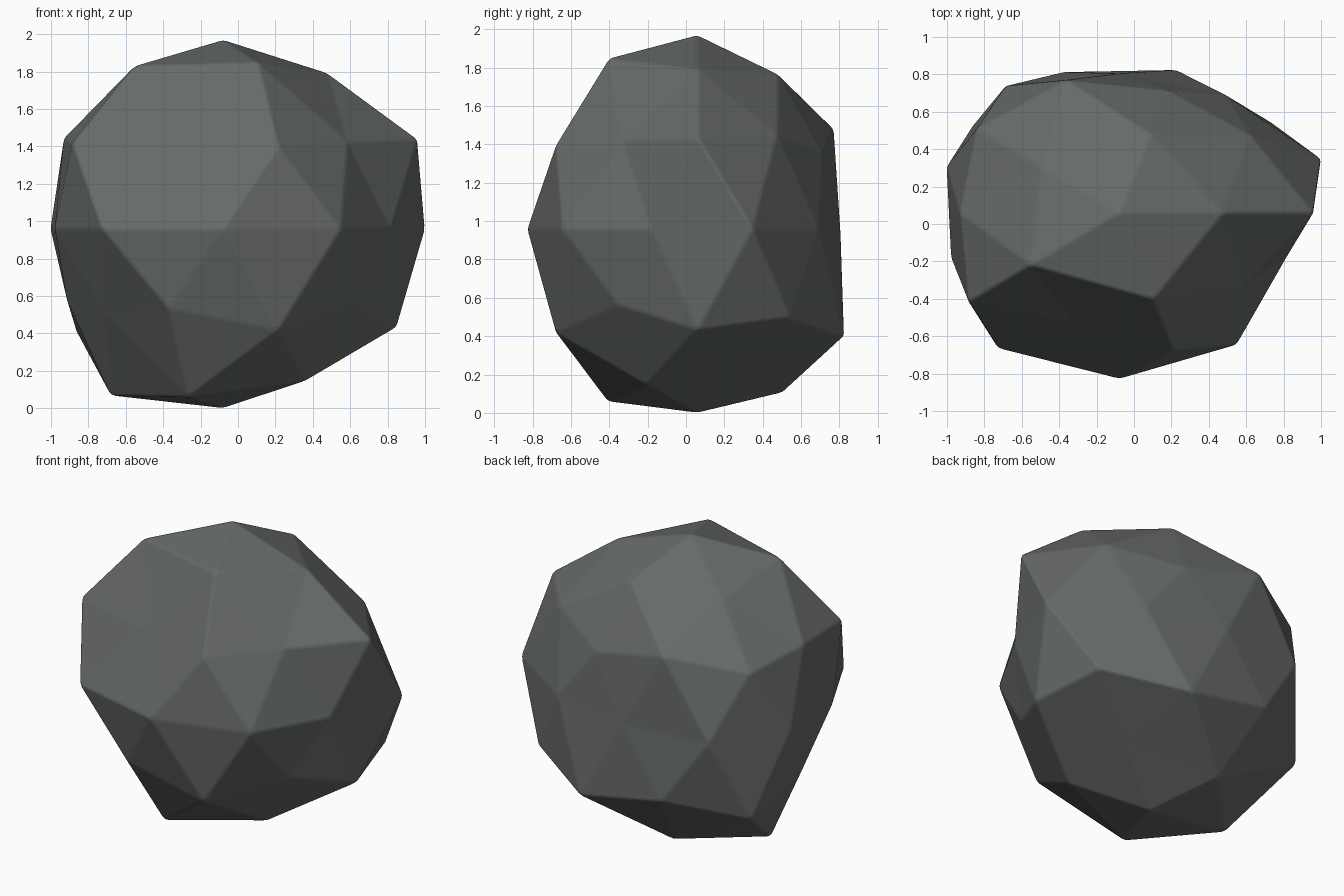
import bpy, bmesh, math
from mathutils import Vector

if "Cube" in bpy.data.objects:
    bpy.data.objects.remove(bpy.data.objects["Cube"])

# Radius of each icosphere vertex, ring by ring from top to bottom;
# inside a ring the angle runs anticlockwise from +x.
RINGS = [
    [1.098],
    [1.063, 1.03, 0.97, 1.112, 1.135],
    [1.02, 1.077, 1.0, 0.893, 0.965],
    [1.163, 0.943, 1.05, 1.112, 1.065],
    [1.137, 0.96, 0.914, 1.03, 0.97, 0.945, 1.1, 1.09, 1.07, 0.943],
    [1.125, 1.085, 0.932, 1.045, 0.965],
    [1.091, 1.158, 1.138, 0.92, 1.12],
    [0.92, 1.09, 1.14, 1.15, 1.04],
    [1.043],
]
LEVELS = [1, 0.8507, 0.5257, 0.4472, 0, -0.4472, -0.5257, -0.8507, -1]
CENTRE = Vector((-0.08, 0.06, 0.96))
SQUASH = Vector((1.0, 0.815, 0.92))


def angle(v):
    return round(math.degrees(math.atan2(v.co.y, v.co.x))) % 360


# Boulder: low-poly sphere pushed in and out, then squashed
bm = bmesh.new()
bmesh.ops.create_icosphere(bm, subdivisions=2, radius=1.0)
for v in bm.verts:
    v.co.normalize()
groups = [[] for _ in LEVELS]
for v in bm.verts:
    nearest = min(range(len(LEVELS)), key=lambda i: abs(LEVELS[i] - v.co.z))
    groups[nearest].append(v)
for group, radii in zip(groups, RINGS):
    for v, r in zip(sorted(group, key=angle), radii):
        v.co = CENTRE + v.co * r * SQUASH
bmesh.ops.recalc_face_normals(bm, faces=bm.faces[:])

mesh = bpy.data.meshes.new("boulder")
bm.to_mesh(mesh)
bm.free()
boulder = bpy.data.objects.new("boulder", mesh)
bpy.context.collection.objects.link(boulder)

# Slightly worn edges
bevel = boulder.modifiers.new("worn_edges", 'BEVEL')
bevel.limit_method = 'NONE'
bevel.width = 0.012
bevel.segments = 2

# Stone colour
stone = bpy.data.materials.new("dark grey stone")
stone.diffuse_color = (0.13, 0.143, 0.138, 1.0)
stone.use_nodes = True
stone.node_tree.nodes["Principled BSDF"].inputs["Base Color"].default_value = stone.diffuse_color
mesh.materials.append(stone)
